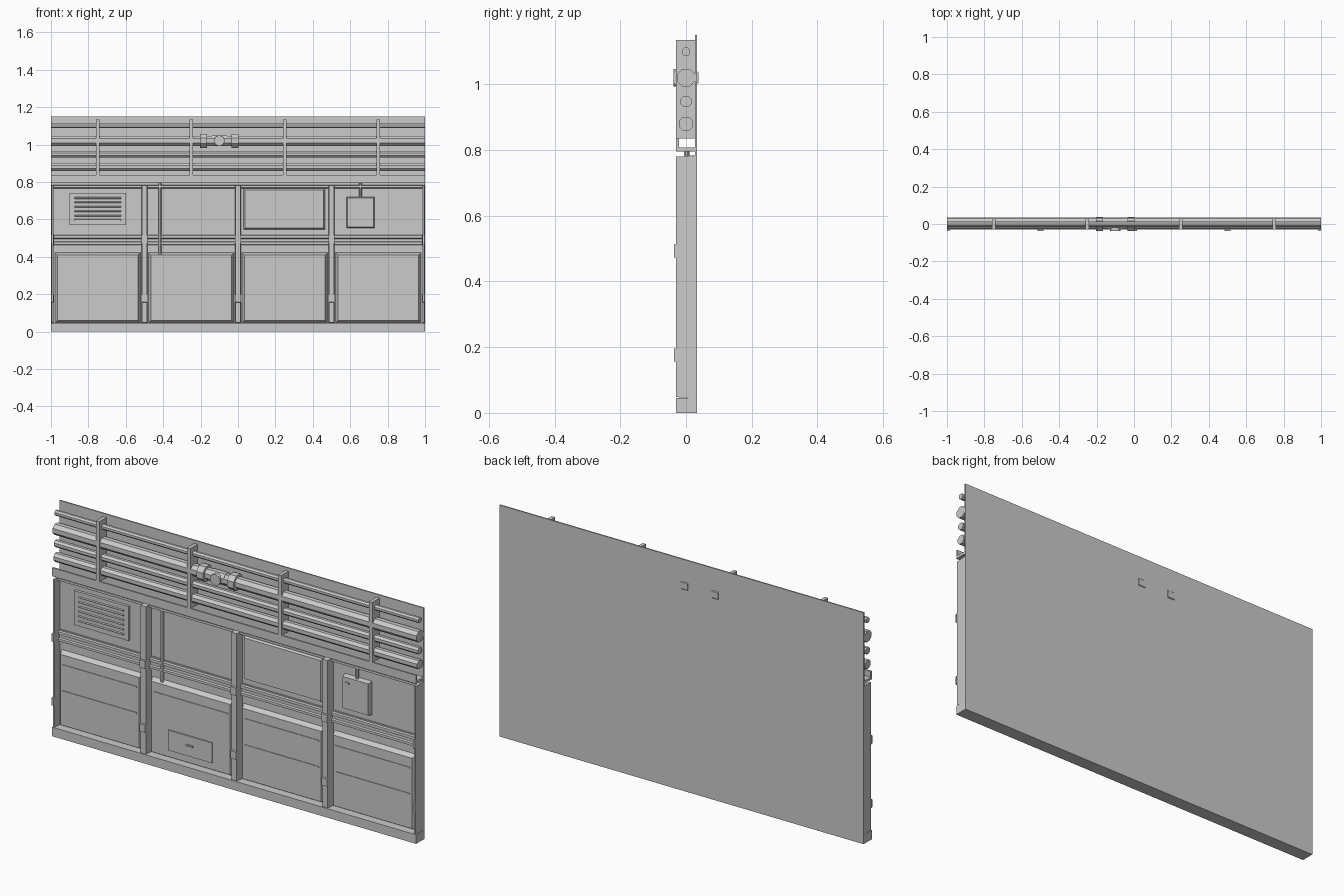
import bpy, bmesh, math
from mathutils import Matrix, Vector

if "Cube" in bpy.data.objects:
    bpy.data.objects.remove(bpy.data.objects["Cube"])

steel = bpy.data.materials.new("light grey steel")
steel.diffuse_color = (0.6, 0.6, 0.6, 1)
steel.use_nodes = True
steel.node_tree.nodes["Principled BSDF"].inputs["Base Color"].default_value = steel.diffuse_color


def finish(bm, name):
    bmesh.ops.recalc_face_normals(bm, faces=bm.faces)
    me = bpy.data.meshes.new(name)
    bm.to_mesh(me)
    bm.free()
    me.materials.append(steel)
    ob = bpy.data.objects.new(name, me)
    bpy.context.collection.objects.link(ob)
    return ob


def box(name, x0, x1, y0, y1, z0, z1, chamfer=0.0):
    """Box whose front (-y) face can be drawn in to give sloped edges."""
    bm = bmesh.new()
    bmesh.ops.create_cube(bm, size=1)
    cx, cz = (x0 + x1) / 2, (z0 + z1) / 2
    for v in bm.verts:
        front = v.co.y < 0
        c = chamfer if front else 0
        v.co = Vector((cx + v.co.x * (x1 - x0 - 2 * c),
                       y0 if front else y1,
                       cz + v.co.z * (z1 - z0 - 2 * c)))
    return finish(bm, name)


def rod(name, a, b, r, sides=8, r2=None):
    """Low-sided cylinder between two points."""
    a, b = Vector(a), Vector(b)
    d = b - a
    m = (Matrix.Translation((a + b) / 2)
         @ d.to_track_quat('Z', 'Y').to_matrix().to_4x4()
         @ Matrix.Rotation(math.pi / sides, 4, 'Z'))
    bm = bmesh.new()
    bmesh.ops.create_cone(bm, cap_ends=True, segments=sides, radius1=r,
                          radius2=r if r2 is None else r2, depth=d.length, matrix=m)
    return finish(bm, name)


WALL = 0.011   # front of the recessed wall

# main structure
box("back_plate", -1, 1, 0.027, 0.034, 0.0, 1.15)
box("inner_wall", -0.995, 0.995, WALL, 0.027, 0.045, 0.783)
box("base_sill", -1, 1, -0.03, 0.03, 0.0, 0.045)
box("top_rail", -0.99, 0.99, -0.006, WALL, 0.766, 0.783, 0.003)

# pipe tray
box("tray_floor", -1, 1, -0.03, 0.027, 0.795, 0.808)
box("tray_lip", -1, 1, -0.03, -0.022, 0.808, 0.837)

# pillars with clamp brackets
for cx in (-0.9925, -0.5, 0, 0.5, 0.9925):
    w = 0.0075 if abs(cx) > 0.9 else 0.017
    box("pillar", cx - w, cx + w, -0.03, 0.027, 0.045, 0.783, 0.003)
    for z0, z1 in ((0.155, 0.197), (0.472, 0.515)):
        box("pillar_bracket", cx - w, cx + w, -0.037, -0.028, z0, z1, 0.002)

# four bays: lower panels, seam strips, middle rails
for i in range(4):
    x0 = -1 + 0.5 * i
    box("lower_panel", x0 + 0.022, x0 + 0.478, -0.014, WALL, 0.048, 0.422, 0.012)
    for z in (0.36, 0.23):
        if i == 1 and z < 0.3:
            continue
        box("seam_strip", x0 + 0.045, x0 + 0.455, -0.017, -0.013, z - 0.003, z + 0.003)
    box("rail_backing", x0 + 0.01, x0 + 0.49, 0.006, WALL, 0.455, 0.522)
    box("upper_rail", x0 + 0.01, x0 + 0.49, -0.003, WALL, 0.494, 0.518, 0.005)
    box("lower_rail", x0 + 0.01, x0 + 0.49, -0.003, WALL, 0.461, 0.483, 0.005)

# access hatch with handle
box("access_hatch", -0.37, -0.13, -0.02, -0.013, 0.095, 0.195)
box("hatch_handle", -0.27, -0.23, -0.027, -0.019, 0.146, 0.153)

# louvred vent
box("vent_plate", -0.9, -0.6, -0.003, WALL, 0.57, 0.74)
for k in range(6):
    z = 0.592 + 0.0235 * k
    box("vent_louvre", -0.875, -0.625, -0.009, -0.002, z, z + 0.009, 0.003)

# display panel and junction box
box("display_panel", 0.03, 0.465, -0.004, WALL, 0.545, 0.764, 0.008)
box("junction_box", 0.58, 0.73, -0.014, WALL, 0.553, 0.72, 0.005)
box("box_latch", 0.6, 0.622, -0.019, -0.013, 0.685, 0.692)

# vertical conduits
rod("long_conduit", (-0.418, 0.002, 0.415), (-0.418, 0.002, 0.797), 0.009)
rod("short_conduit", (0.655, 0.002, 0.715), (0.655, 0.002, 0.797), 0.008)

# horizontal pipes
for z, r in ((1.10, 0.014), (1.02, 0.029), (0.948, 0.018), (0.88, 0.023)):
    rod("pipe", (-1, 0, z), (1, 0, z), r)

# pipe hangers
for cx in (-0.75, -0.25, 0.25, 0.75):
    box("pipe_hanger", cx - 0.009, cx + 0.009, -0.03, 0.027, 0.835, 1.135)

# valve on the large pipe
for x0 in (-0.203, -0.035):
    rod("valve_flange", (x0, 0, 1.02), (x0 + 0.037, 0, 1.02), 0.0405)
rod("valve_collar", (-0.14, 0, 1.02), (-0.06, 0, 1.02), 0.031)
rod("valve_dial", (-0.1, -0.02, 1.02), (-0.1, -0.038, 1.02), 0.028, 12)
